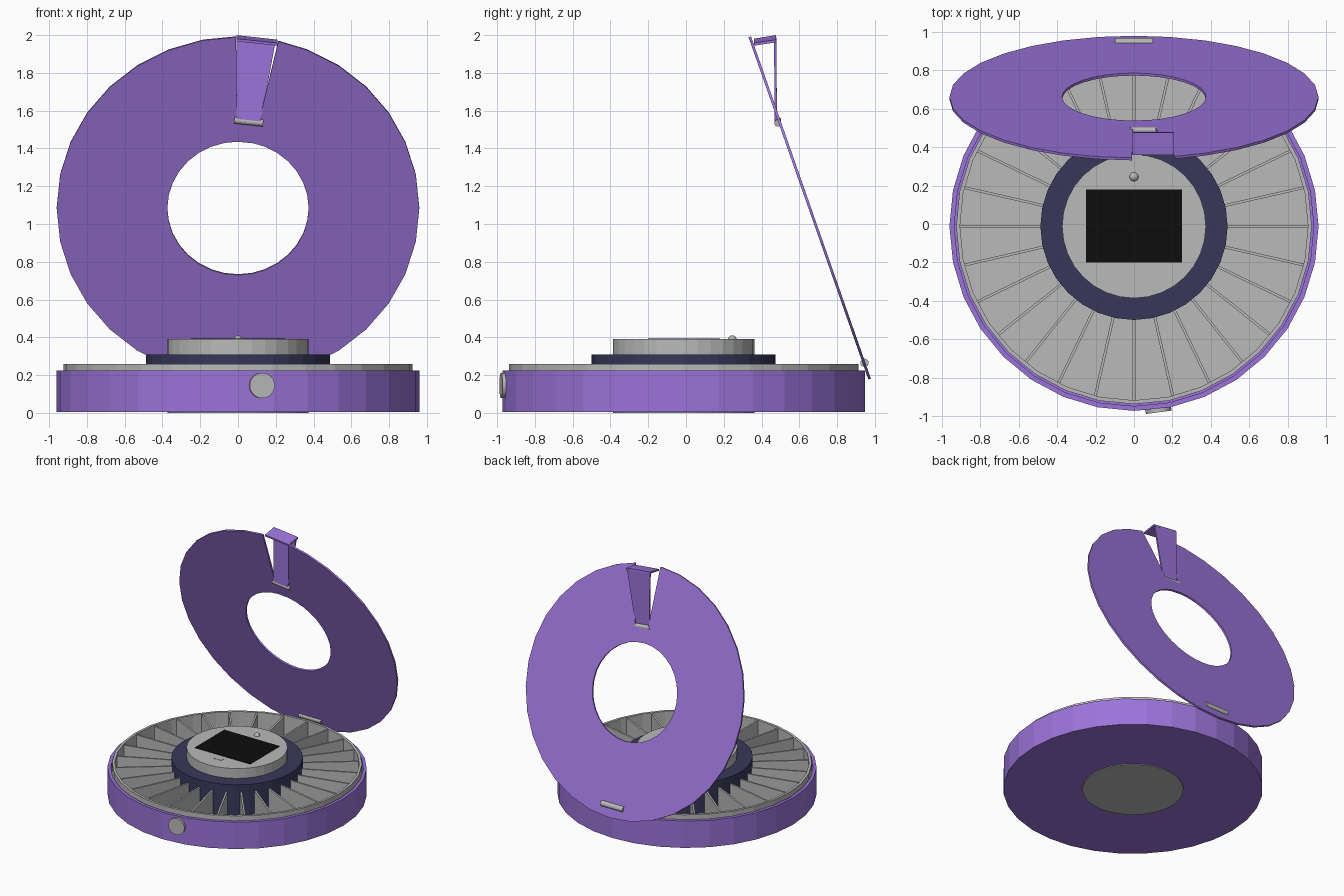
import bpy, bmesh, math
from mathutils import Vector, Matrix

if "Cube" in bpy.data.objects:
    bpy.data.objects.remove(bpy.data.objects["Cube"])

CY = -0.012                 # y centre of the round base
SLOTS = 28                  # compartments in the tray
STEP = 2 * math.pi / SLOTS


def material(name, rgb):
    m = bpy.data.materials.new(name)
    m.diffuse_color = (*rgb, 1)
    m.use_nodes = True
    m.node_tree.nodes["Principled BSDF"].inputs["Base Color"].default_value = m.diffuse_color
    return m


PURPLE = material("purple", (0.33, 0.175, 0.70))
GREY = material("grey", (0.49, 0.49, 0.49))
NAVY = material("navy", (0.039, 0.039, 0.105))
BLACK = material("black", (0.004, 0.004, 0.004))


def finish(name, bm, mat):
    bmesh.ops.recalc_face_normals(bm, faces=bm.faces)
    me = bpy.data.meshes.new(name)
    bm.to_mesh(me)
    bm.free()
    me.materials.append(mat)
    ob = bpy.data.objects.new(name, me)
    bpy.context.collection.objects.link(ob)
    return ob


def lathe(name, profile, mat, n=32):
    """Spin a closed (radius, z) profile round the base axis."""
    bm = bmesh.new()
    rings = []
    for i in range(n):
        a = 2 * math.pi * i / n
        rings.append([bm.verts.new((r * math.cos(a), r * math.sin(a) + CY, z)) for r, z in profile])
    k = len(profile)
    for i in range(n):
        p, q = rings[i], rings[(i + 1) % n]
        for j in range(k):
            bm.faces.new((p[j], q[j], q[(j + 1) % k], p[(j + 1) % k]))
    return finish(name, bm, mat)


def add_prism(bm, pts, vec):
    """Extrude a polygon along a vector."""
    a = [bm.verts.new(p) for p in pts]
    b = [bm.verts.new(Vector(p) + Vector(vec)) for p in pts]
    bm.faces.new(a)
    bm.faces.new(b[::-1])
    n = len(a)
    for i in range(n):
        bm.faces.new((a[i], a[(i + 1) % n], b[(i + 1) % n], b[i]))


def prism(name, pts, vec, mat):
    bm = bmesh.new()
    add_prism(bm, pts, vec)
    return finish(name, bm, mat)


def rod(name, p, q, r, mat, n=32):
    p, q = Vector(p), Vector(q)
    d = q - p
    bm = bmesh.new()
    rot = d.to_track_quat('Z', 'Y').to_matrix().to_4x4()
    bmesh.ops.create_cone(bm, cap_ends=True, segments=n, radius1=r, radius2=r, depth=d.length,
                          matrix=Matrix.Translation((p + q) / 2) @ rot)
    return finish(name, bm, mat)


def rect(x0, x1, y0, y1, z):
    return [(x0, y0, z), (x1, y0, z), (x1, y1, z), (x0, y1, z)]


# Base cup, compartment tray, hub and central control unit
lathe("base_cup", [(0.37, 0.006), (0.96, 0.006), (0.96, 0.225), (0.935, 0.225),
                   (0.935, 0.02), (0.37, 0.02)], PURPLE)
lathe("tray", [(0.48, 0.021), (0.925, 0.021), (0.925, 0.26), (0.905, 0.26),
               (0.905, 0.035), (0.48, 0.035)], GREY)
lathe("hub", [(0.37, 0.022), (0.487, 0.022), (0.487, 0.31), (0.37, 0.31)], NAVY)
rod("control_unit", (0, CY, 0), (0, CY, 0.39), 0.374, GREY)

# Radial compartment walls
bm = bmesh.new()
for i in range(SLOTS):
    a = i * STEP
    u = Vector((math.cos(a), math.sin(a), 0))
    v = Vector((-math.sin(a), math.cos(a), 0)) * 0.007
    c = Vector((0, CY, 0.03))
    add_prism(bm, [c + u * 0.48 - v, c + u * 0.91 - v, c + u * 0.91 + v, c + u * 0.48 + v], (0, 0, 0.222))
finish("compartment_walls", bm, GREY)

# Screen, indicator bulb and small slot on the control unit
prism("screen", rect(-0.25, 0.25, -0.2, 0.18, 0.388), (0, 0, 0.006), BLACK)
prism("slot_plate", rect(-0.04, 0.04, -0.27, -0.235, 0.388), (0, 0, 0.004), GREY)
bm = bmesh.new()
bmesh.ops.create_uvsphere(bm, u_segments=16, v_segments=8, radius=0.024,
                          matrix=Matrix.Translation((0, 0.245, 0.386)))
finish("indicator_bulb", bm, GREY)

# Front button
d = Vector((math.sin(STEP / 2 + 0.02), -math.cos(STEP / 2 + 0.02), 0))
b = Vector((0, CY, 0.145))
rod("front_button", b + d * 0.945, b + d * 0.976, 0.067, GREY)

# Open lid: ring with a wedge notch at the top
R_IN, R_MID, R_OUT, T = 0.374, 0.49, 0.96, 0.014
angles = [-0.6, math.degrees(STEP)] + [11.25 * k for k in range(2, 32)]
bm = bmesh.new()
cols = []
for t in angles + [359.4]:
    s, c = math.sin(math.radians(t)), math.cos(math.radians(t))
    cols.append([bm.verts.new((r * s, r * c, -T / 2)) for r in (R_IN, R_MID, R_OUT)])
for i in range(len(cols) - 1):
    p, q = cols[i], cols[i + 1]
    for j in (0, 1):
        if i == 0 and j == 1:
            continue
        bm.faces.new((p[j], q[j], q[j + 1], p[j + 1]))
bmesh.ops.remove_doubles(bm, verts=bm.verts, dist=0.0001)
top = bmesh.ops.extrude_face_region(bm, geom=bm.faces[:])["geom"]
bmesh.ops.translate(bm, verts=[g for g in top if isinstance(g, bmesh.types.BMVert)], vec=(0, 0, T))
lid = finish("lid", bm, PURPLE)
lid.matrix_world = Matrix.Translation((0, 0.655, 1.085)) @ Matrix.Rotation(math.radians(109.3), 4, 'X')

# Refill flap swung back out of the notch, with its bent lip
prism("flap", [(-0.008, 0.47, 1.55), (0.118, 0.47, 1.535), (0.198, 0.466, 1.962), (-0.008, 0.466, 1.988)],
      (0, 0.012, 0), PURPLE)
prism("flap_lip", [(-0.008, 0.362, 1.967), (0.208, 0.362, 1.944), (0.208, 0.478, 1.962), (-0.008, 0.478, 1.986)],
      (0, -0.002, 0.014), PURPLE)

# Hinge pins
rod("flap_hinge", (-0.02, 0.486, 1.55), (0.133, 0.486, 1.534), 0.018, GREY, 16)
rod("lid_hinge", (-0.1, 0.945, 0.265), (0.1, 0.945, 0.265), 0.022, GREY, 16)
